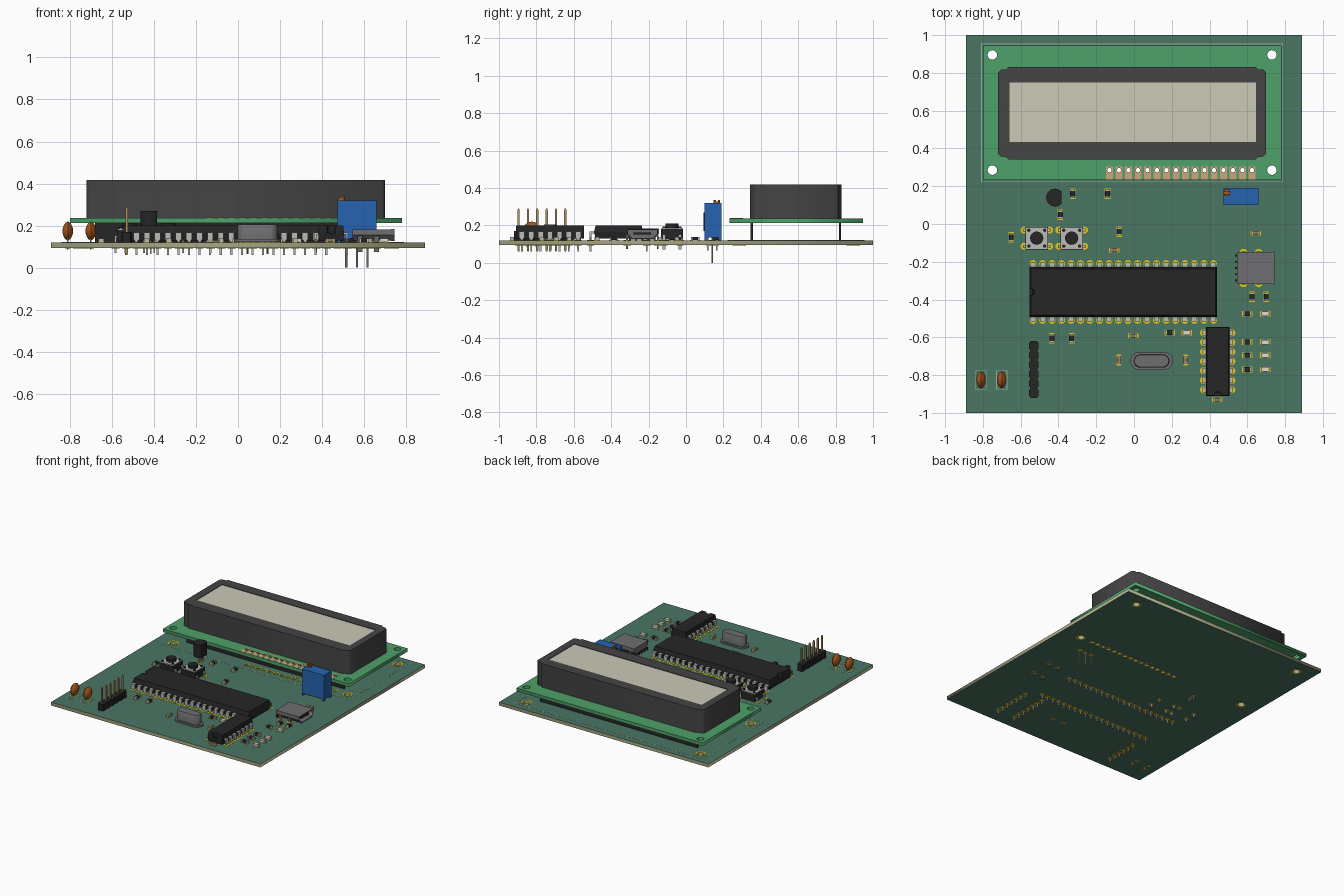
import bpy, bmesh
from math import pi, cos, sin
from mathutils import Matrix, Vector

if "Cube" in bpy.data.objects:
    bpy.data.objects.remove(bpy.data.objects["Cube"])

I = Matrix.Identity(4)
YZX = Matrix(((0, 0, 1, 0), (1, 0, 0, 0), (0, 1, 0, 0), (0, 0, 0, 1)))  # local z -> world x
TOP, BOT = 0.12, 0.094  # main board faces

def mat(name, r, g, b):
    m = bpy.data.materials.new(name)
    m.diffuse_color = [(c / 255) ** 2.2 for c in (r, g, b)] + [1]
    m.use_nodes = True
    m.node_tree.nodes["Principled BSDF"].inputs["Base Color"].default_value = m.diffuse_color
    return m

BOARD = mat("board_green", 75, 118, 100); EDGE = mat("board_edge", 165, 165, 135)
LCDG = mat("lcd_green", 80, 160, 105); BLACK = mat("black", 42, 42, 42)
BEZEL = mat("bezel_grey", 70, 70, 70); SCREEN = mat("screen", 203, 200, 182)
GOLD = mat("gold", 225, 200, 30); STEEL = mat("steel", 185, 185, 180)
TAN = mat("tan", 205, 165, 125); BLUE = mat("blue", 42, 100, 175)
BROWN = mat("brown", 165, 88, 35); GREY = mat("metal_grey", 110, 110, 112)
PIN = mat("pin_brass", 170, 145, 95); SILK = mat("silkscreen", 150, 175, 163)
CERAMIC = mat("ceramic", 150, 120, 85); LENS = mat("led_lens", 225, 222, 205)

def rect(x0, x1, y0, y1):
    return [(x0, y0), (x1, y0), (x1, y1), (x0, y1)]

def circle(x, y, r, n=20):
    return [(x + r * cos(2 * pi * i / n), y + r * sin(2 * pi * i / n)) for i in range(n)]

def stadium(hx, r, n=12):
    a = [(-pi / 2 + pi * i / n) for i in range(n + 1)]
    right = [(hx - r + r * cos(t), r * sin(t)) for t in a]
    return right + [(-x, -y) for x, y in right]

def prism(bm, pts, levels, M=I):
    """Stack scaled copies of an outline; levels are (z, scale x, scale y)."""
    rings = [[bm.verts.new(M @ Vector((x * sx, y * sy, z))) for x, y in pts] for z, sx, sy in levels]
    n = len(pts)
    for a, b in zip(rings, rings[1:]):
        for i in range(n):
            bm.faces.new((a[i], a[(i + 1) % n], b[(i + 1) % n], b[i]))
    bm.faces.new(rings[0][::-1])
    bm.faces.new(rings[-1])

def box(bm, x0, x1, y0, y1, z0, z1, M=I):
    prism(bm, rect(x0, x1, y0, y1), [(z0, 1, 1), (z1, 1, 1)], M)

def cyl(bm, x, y, r, z0, z1, M=I, n=20):
    prism(bm, circle(x, y, r, n), [(z0, 1, 1), (z1, 1, 1)], M)

def finish(bm, name, *mats, smooth=False):
    bmesh.ops.recalc_face_normals(bm, faces=bm.faces)
    me = bpy.data.meshes.new(name)
    if len(mats) > 1:  # second material on the side walls
        bm.normal_update()
        for f in bm.faces:
            f.material_index = int(abs(f.normal.z) < 0.5)
    bm.to_mesh(me)
    bm.free()
    for m in mats:
        me.materials.append(m)
    ob = bpy.data.objects.new(name, me)
    bpy.context.collection.objects.link(ob)
    if smooth:
        bpy.ops.object.select_all(action='DESELECT')
        ob.select_set(True)
        bpy.context.view_layer.objects.active = ob
        bpy.ops.object.shade_smooth_by_angle()
    return ob

def plate(name, loops, z0, z1, *mats):
    """Flat plate from outlines; nested outlines become holes."""
    cu = bpy.data.curves.new(name + "_outline", 'CURVE')
    cu.dimensions, cu.fill_mode, cu.extrude = '2D', 'BOTH', (z1 - z0) / 2
    for pts in loops:
        s = cu.splines.new('POLY')
        s.points.add(len(pts) - 1)
        for p, (x, y) in zip(s.points, pts):
            p.co = (x, y, 0, 1)
        s.use_cyclic_u = True
    tmp = bpy.data.objects.new("outline", cu)
    bpy.context.collection.objects.link(tmp)
    dg = bpy.context.evaluated_depsgraph_get()
    me = bpy.data.meshes.new_from_object(tmp.evaluated_get(dg))
    bpy.data.objects.remove(tmp)
    bm = bmesh.new()
    bm.from_mesh(me)
    bmesh.ops.remove_doubles(bm, verts=bm.verts, dist=1e-5)
    bmesh.ops.translate(bm, verts=bm.verts, vec=(0, 0, (z0 + z1) / 2))
    return finish(bm, name, *mats)

pads = bmesh.new()  # every solder pad

def through_pad(x, y, r=0.018, M=I):
    cyl(pads, x, y, r, BOT - 0.002, TOP + 0.002, M, 12)

# Boards with shared mounting and header holes
corners = [(x, y) for x in (-0.75, 0.73) for y in (0.285, 0.895)]
header = [(-0.13 + 0.0503 * i, 0.285) for i in range(16)]
holes = [circle(x, y, 0.025) for x, y in corners] + [circle(x, y, 0.012, 12) for x, y in header]
plate("main_board", [rect(-0.89, 0.89, -1, 1)] + holes, BOT, TOP, BOARD, EDGE)
plate("display_board", [rect(-0.80, 0.78, 0.232, 0.945)] + holes, 0.212, 0.237, LCDG)
rings = [circle(x, y, 0.036) for x, y in corners] + [circle(x, y, 0.02, 12) for x, y in header]
for name, z in (("top_hole_rings", TOP), ("bottom_hole_rings", BOT - 0.002)):
    plate(name, rings + holes, z, z + 0.002, GOLD)
plate("display_edge_pads", [rect(x - 0.019, x + 0.019, 0.234, 0.305) for x, y in header] + holes[4:],
      0.237, 0.239, TAN)

# Silkscreen outlines
frames = [(-0.81, 0.79, 0.222, 0.955), (-0.84, -0.78, -0.88, -0.775), (-0.73, -0.67, -0.88, -0.775)]
plate("board_outlines", [rect(a + d, b - d, c + d, e - d) for a, b, c, e in frames for d in (0, 0.004)],
      TOP, TOP + 0.001, SILK)

# Display bezel with stepped corners, screen and lower flanges
quarter = [(0.71, 0.215), (0.695, 0.23), (0.665, 0.232), (0.655, 0.245)]
outline = []
for sx, sy in ((1, 1), (-1, 1), (-1, -1), (1, -1)):
    q = quarter if sx * sy > 0 else quarter[::-1]
    outline += [(-0.01 + sx * x, 0.587 + sy * y) for x, y in q]
window = rect(-0.66, 0.645, 0.435, 0.75)
plate("display_bezel", [outline, window], 0.237, 0.418, BEZEL)
bm = bmesh.new(); box(bm, -0.66, 0.645, 0.435, 0.75, 0.24, 0.414); finish(bm, "display_screen", SCREEN)
bm = bmesh.new()
for y in (0.345, 0.817):
    box(bm, -0.68, 0.66, y, y + 0.012, TOP + 0.002, 0.212)
finish(bm, "display_flanges", BLACK)

# Dual in-line chips
def chip(name, x, y, n, hl, hw, row, rot):
    M = Matrix.Translation((x, y, 0)) @ Matrix.Rotation(rot, 4, 'Z')
    bm = bmesh.new()
    prism(bm, rect(-hl, hl, -hw, hw), [(0.13, 0.985, 0.93), (0.165, 1, 1)], M)
    notch = [(-hl + 0.02 * cos(t), 0.02 * sin(t)) for t in [pi / 2 - pi * i / 8 for i in range(9)]]
    prism(bm, [(-hl, -hw), (hl, -hw), (hl, hw), (-hl, hw)] + notch, [(0.165, 1, 1), (0.2, 0.985, 0.93)], M)
    finish(bm, name + "_body", BLACK)
    bm = bmesh.new()
    for i in range(n):
        px = (i - (n - 1) / 2) * 0.0502
        for s in (1, -1):
            R = M @ Matrix.Diagonal((1, s, 1, 1))
            box(bm, px - 0.014, px + 0.014, hw - 0.01, row + 0.005, 0.158, 0.167, R)
            prism(bm, rect(-0.014, 0.014, -0.005, 0.005), [(0.06, 0.35, 1), (0.125, 0.4, 1), (0.135, 1, 1), (0.16, 1, 1)],
                  R @ Matrix.Translation((px, row, 0)))
            through_pad(px, row, 0.019, R)
    finish(bm, name + "_pins", STEEL)

chip("large_chip", -0.057, -0.36, 20, 0.497, 0.132, 0.15, 0)
chip("small_chip", 0.443, -0.727, 7, 0.183, 0.062, 0.075, pi / 2)

# Pin header
bm, pins = bmesh.new(), bmesh.new()
cell = [(0.025, -0.015), (0.025, 0.015), (0.017, 0.025), (-0.017, 0.025),
        (-0.025, 0.015), (-0.025, -0.015), (-0.017, -0.025), (0.017, -0.025)]
for i in range(6):
    y = -0.645 - 0.05 * i
    prism(bm, cell, [(TOP, 1, 1), (0.17, 1, 1)], Matrix.Translation((-0.53, y, 0)))
    prism(pins, rect(-0.006, 0.006, -0.006, 0.006), [(0.06, 0.5, 0.5), (0.07, 1, 1), (0.28, 1, 1), (0.29, 0.5, 0.5)],
          Matrix.Translation((-0.53, y, 0)))
    through_pad(-0.53, y)
finish(bm, "header_body", BLACK)
finish(pins, "header_pins", PIN)

# Push buttons
for k, x in enumerate((-0.515, -0.33)):
    M = Matrix.Translation((x, -0.075, 0))
    b, p, leg = bmesh.new(), bmesh.new(), bmesh.new()
    box(b, -0.059, 0.059, -0.059, 0.059, TOP + 0.004, 0.18, M)
    box(p, -0.057, 0.057, -0.057, 0.057, 0.18, 0.187, M)
    cyl(b, 0, 0, 0.035, 0.187, 0.21, M, 24)
    for sx in (1, -1):
        for sy in (1, -1):
            cyl(b, sx * 0.042, sy * 0.042, 0.009, 0.187, 0.193, M, 12)
            box(leg, sx * 0.068 - 0.004, sx * 0.068 + 0.004, sy * 0.043 - 0.008, sy * 0.043 + 0.008, 0.07, 0.15, M)
            box(leg, min(sx * 0.068, sx * 0.05), max(sx * 0.068, sx * 0.05), sy * 0.043 - 0.008, sy * 0.043 + 0.008, 0.145, 0.152, M)
            through_pad(sx * 0.068, sy * 0.043, 0.019, M)
    for bm, n, m in ((b, "body", BLACK), (p, "plate", STEEL), (leg, "legs", STEEL)):
        finish(bm, f"button_{k + 1}_{n}", m)

# Transistor
bm, pins = bmesh.new(), bmesh.new()
arc = [(0.047 * cos(t), 0.047 * sin(t)) for t in [pi / 4 + 1.5 * pi * i / 20 for i in range(21)]]
prism(bm, arc, [(0.17, 1, 1), (0.27, 1, 1)], Matrix.Translation((-0.418, 0.14, 0)))
finish(bm, "transistor_body", BLACK, smooth=True)
for y in (0.115, 0.14, 0.165):
    box(pins, -0.419, -0.411, y - 0.004, y + 0.004, 0.065, 0.172)
    through_pad(-0.415, y, 0.011)
finish(pins, "transistor_leads", STEEL)

# Trimmer with side screw and long leads
bm, screw, pins = bmesh.new(), bmesh.new(), bmesh.new()
box(bm, 0.473, 0.66, 0.1, 0.19, 0.135, 0.32)
for x in (0.473, 0.645):
    for y in (0.1, 0.175):
        box(bm, x, x + 0.015, y, y + 0.015, TOP, 0.135)
cyl(screw, 0.492, 0.165, 0.018, 0.32, 0.328)
for dy in (-0.011, 0.011):
    box(screw, 0.478, 0.506, 0.165 + dy - 0.006, 0.165 + dy + 0.006, 0.328, 0.336)
for x in (0.515, 0.567, 0.617):
    cyl(pins, x, 0.14, 0.005, 0, 0.14, n=10)
    through_pad(x, 0.14)
finish(bm, "trimmer_body", BLUE); finish(screw, "trimmer_screw", BROWN); finish(pins, "trimmer_leads", STEEL)

# Socket: hollow metal shell, tongue and contacts
bm = bmesh.new()
prof = [(-0.06, -0.027), (0.06, -0.027), (0.085, 0), (0.085, 0.027), (-0.085, 0.027), (-0.085, 0)]
prism(bm, prof, [(0.545, 1, 1), (0.725, 1, 1), (0.745, 1.04, 1.1), (0.745, 0.96, 0.9), (0.72, 0.92, 0.8), (0.6, 0.92, 0.8)],
      Matrix.Translation((0, -0.233, 0.155)) @ YZX)
for x in (0.58, 0.66):
    for y in (-0.315, -0.151):
        box(bm, x - 0.012, x + 0.012, y - 0.005, y + 0.005, 0.075, 0.15)
        through_pad(x, y, 0.02)
finish(bm, "socket_shell", GREY)
bm = bmesh.new()
box(bm, 0.6, 0.735, -0.28, -0.186, 0.152, 0.163)
for i in range(5):
    y = -0.233 + (i - 2) * 0.033
    box(bm, 0.535, 0.55, y - 0.005, y + 0.005, TOP, 0.14)
finish(bm, "socket_tongue", BLACK)

# Crystal can with flange
bm = bmesh.new()
M = Matrix.Translation((0.093, -0.725, 0))
prism(bm, stadium(0.112, 0.048), [(TOP + 0.003, 1, 1), (0.135, 1, 1)], M)
prism(bm, stadium(0.095, 0.036), [(0.135, 1, 1), (0.198, 1, 1), (0.206, 0.96, 0.88)], M)
for x in (-0.048, 0.048):
    cyl(bm, x, 0, 0.005, 0.065, 0.13, M, 8)
    through_pad(x, 0, 0.018, M)
finish(bm, "crystal_can", GREY, smooth=True)

# Disc thermistors
for k, x in enumerate((-0.70, -0.81)):
    M = Matrix.Translation((x, -0.825, 0))
    bm, pins = bmesh.new(), bmesh.new()
    prism(bm, circle(0, 0, 0.046, 24), [(w, s, s) for w, s in ((-0.025, 0.2), (-0.02, 0.55), (-0.012, 0.83), (0, 1),
          (0.012, 0.83), (0.02, 0.55), (0.025, 0.2))], Matrix.Translation((0, 0, 0.174)) @ M @ YZX)
    finish(bm, f"thermistor_{k + 1}", BROWN, smooth=True)
    for y in (-0.025, 0.025):
        cyl(pins, 0, y, 0.004, 0.085, 0.16, M, 8)
        through_pad(0, y, 0.014, M)
    finish(pins, f"thermistor_{k + 1}_leads", STEEL)

# Surface-mount parts: (x, y, upright)
col = [-0.475, -0.625, -0.695, -0.77]
resistors = [(-.65, -.07, 1), (-.325, .16, 1), (-.14, .16, 1), (-.39, .05, 1), (-.078, -.04, 1), (.625, -.385, 1),
             (.70, -.385, 1), (-.435, -.605, 1), (-.33, -.605, 1), (.19, -.575, 0)] + [(.60, y, 0) for y in col]
leds = [(.28, -.575, 0)] + [(.695, y, 0) for y in col]
caps = [(-.105, -.138, 0), (.645, -.048, 0), (-.005, -.592, 0), (-.08, -.72, 1), (.273, -.72, 1), (.44, -.93, 0)]
ends = bmesh.new()
for name, spots, m, hw in (("resistors", resistors, BLACK, 0.013), ("leds", leds, LENS, 0.012), ("capacitors", caps, CERAMIC, 0.01)):
    bm = bmesh.new()
    for x, y, up in spots:
        M = Matrix.Translation((x, y, 0)) @ Matrix.Rotation(up * pi / 2, 4, 'Z')
        box(bm, -0.015, 0.015, -hw, hw, TOP + 0.002, 0.138, M)
        for s in (-1, 1):
            box(ends, s * 0.018 - 0.004, s * 0.018 + 0.004, -hw, hw, TOP + 0.002, 0.139, M)
            box(pads, s * 0.02 - 0.008, s * 0.02 + 0.008, -hw - 0.002, hw + 0.002, TOP, TOP + 0.003, M)
    finish(bm, name, m)
finish(ends, "chip_terminals", STEEL)
finish(pads, "solder_pads", GOLD)
